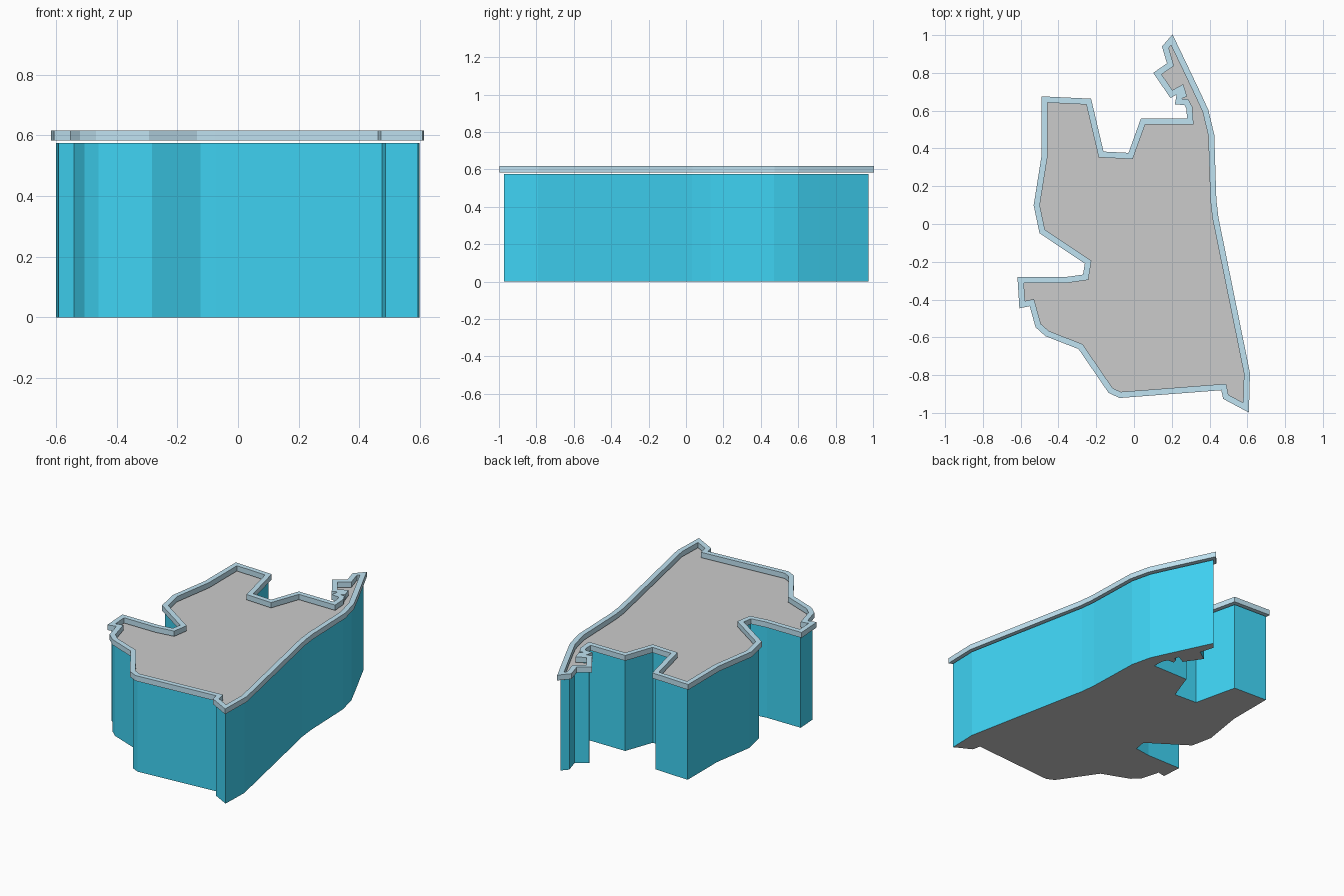
import bpy
from mathutils import Vector

if "Cube" in bpy.data.objects:
    bpy.data.objects.remove(bpy.data.objects["Cube"])

# Footprint centreline of the outer wall, clockwise from the north tip
OUTLINE = [
    (.20, .975), (.325, .714), (.378, .60), (.409, .471), (.42, .13), (.431, .033),
    (.598, -.79), (.593, -.972), (.486, -.915), (.475, -.863), (-.074, -.905),
    (-.124, -.881), (-.283, -.649), (-.46, -.58), (-.507, -.538), (-.541, -.416),
    (-.592, -.427), (-.60, -.297), (-.362, -.297), (-.256, -.282), (-.243, -.202),
    (-.486, -.039), (-.515, .099), (-.473, .363), (-.473, .659), (-.24, .648),
    (-.174, .368), (-.018, .36), (.048, .543), (.298, .543), (.293, .616),
    (.277, .645), (.235, .648), (.24, .675), (.261, .685), (.251, .717),
    (.198, .688), (.124, .796), (.193, .844), (.166, .936),
]
PTS = [Vector(p) for p in reversed(OUTLINE)]  # counter-clockwise
N = len(PTS)
WALL_TOP = 0.575
TRIM_LOW, TRIM_HIGH, TRIM_HALF = 0.583, 0.617, 0.016


def material(name, color):
    mat = bpy.data.materials.new(name)
    mat.diffuse_color = color
    mat.use_nodes = True
    mat.node_tree.nodes["Principled BSDF"].inputs["Base Color"].default_value = mat.diffuse_color
    return mat


def add_mesh(name, verts, faces, mat=None):
    mesh = bpy.data.meshes.new(name)
    mesh.from_pydata(verts, [], faces)
    mesh.update()
    obj = bpy.data.objects.new(name, mesh)
    bpy.context.collection.objects.link(obj)
    if mat:
        mesh.materials.append(mat)
    return obj


def offset(points, dist):
    """Mitred outward offset of a counter-clockwise outline."""
    out = []
    for i, p in enumerate(points):
        a = (p - points[i - 1]).normalized()
        b = (points[(i + 1) % N] - p).normalized()
        n1, n2 = Vector((a.y, -a.x)), Vector((b.y, -b.x))
        out.append(p + (n1 + n2) * dist / max(1 + n1.dot(n2), 0.3))
    return out


def loop(points, z):
    return [(p.x, p.y, z) for p in points]


def band(lower, upper):
    """Quads joining two loops, given by their first vertex numbers."""
    return [(lower + i, lower + (i + 1) % N, upper + (i + 1) % N, upper + i)
            for i in range(N)]


blue = material("wall_blue", (0.05, 0.66, 0.91, 1))
pale = material("trim_blue", (0.53, 0.77, 0.89, 1))

# Outer walls
add_mesh("outer_walls", loop(PTS, 0) + loop(PTS, WALL_TOP), band(0, N), blue)

# Flat roof and floor slabs
add_mesh("roof", loop(PTS, WALL_TOP), [tuple(range(N))])
add_mesh("floor", loop(PTS, 0), [tuple(reversed(range(N)))])

# Roof edge trim floating just above the walls
outer, inner = offset(PTS, TRIM_HALF), offset(PTS, -TRIM_HALF)
add_mesh("roof_edge_trim",
         loop(outer, TRIM_LOW) + loop(outer, TRIM_HIGH)
         + loop(inner, TRIM_HIGH) + loop(inner, TRIM_LOW),
         band(0, N) + band(N, 2 * N) + band(2 * N, 3 * N) + band(3 * N, 0), pale)
